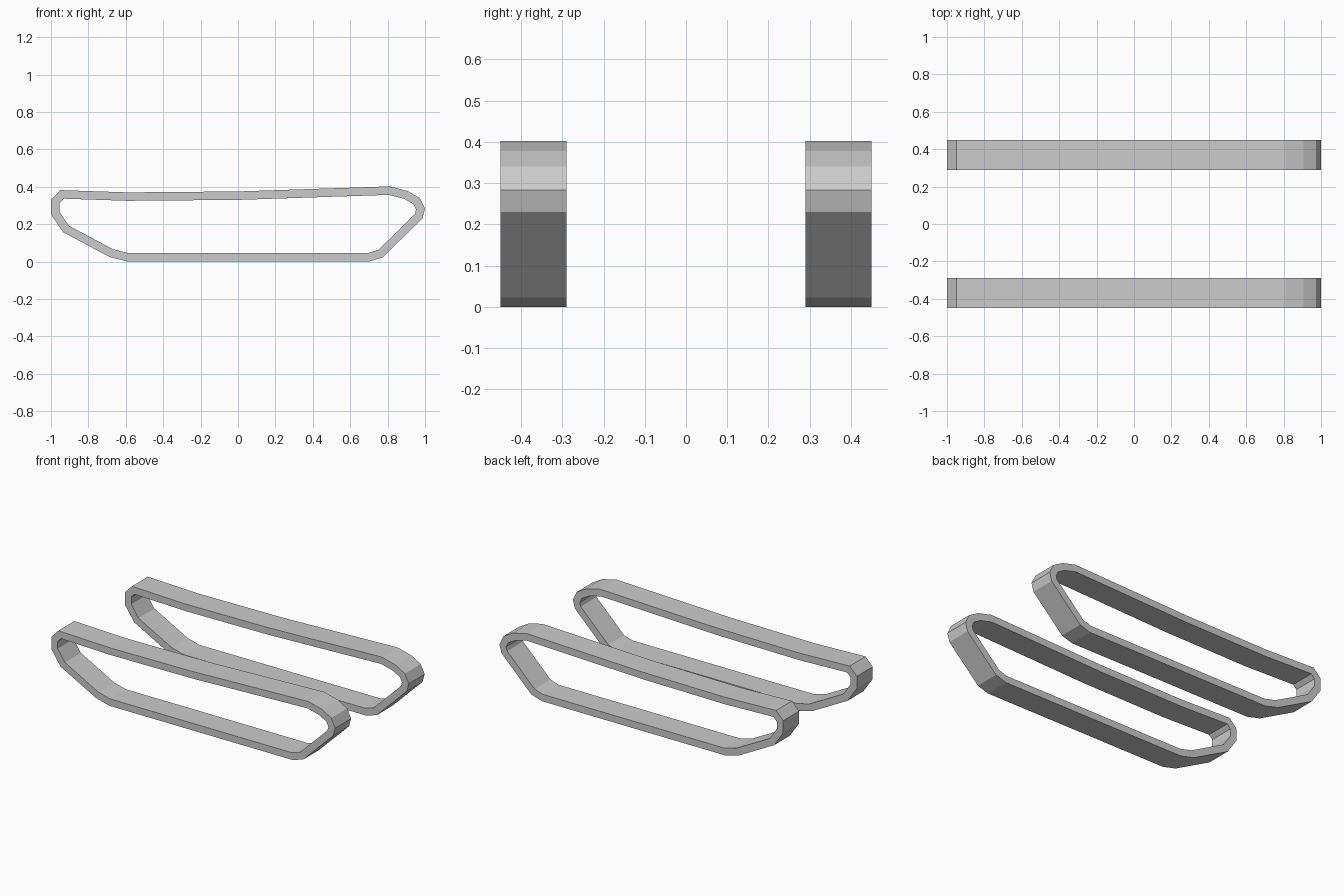
import bpy, bmesh
from mathutils import Vector

if "Cube" in bpy.data.objects:
    bpy.data.objects.remove(bpy.data.objects["Cube"])

# Outer side profile of the track belt (x, z), counter-clockwise from bottom left
OUTER = [(-0.59, 0), (0.70, 0), (0.775, 0.023), (0.985, 0.23), (1.0, 0.283),
         (0.972, 0.34), (0.905, 0.378), (0.81, 0.402), (0.0, 0.375), (-0.59, 0.37),
         (-0.95, 0.382), (-1.0, 0.33), (-1.0, 0.252), (-0.935, 0.157), (-0.685, 0.024)]
THICK = 0.045


def inset(points, d):
    """Mitred inward offset of a closed counter-clockwise outline."""
    pts = [Vector(p) for p in points]
    out = []
    for i, p in enumerate(pts):
        a = (p - pts[i - 1]).normalized()
        b = (pts[(i + 1) % len(pts)] - p).normalized()
        na, nb = Vector((-a.y, a.x)), Vector((-b.y, b.x))
        out.append(p + (na + nb) * d / (1 + na.dot(nb)))
    return out


def track_belt(name, y0, y1):
    bm = bmesh.new()
    inner = inset(OUTER, THICK)
    # Each section is a rectangle: outer front, outer back, inner back, inner front
    rings = [[bm.verts.new((p[0], y, p[1])) for p, y in
              ((o, y0), (o, y1), (i, y1), (i, y0))] for o, i in zip(OUTER, inner)]
    for k, r in enumerate(rings):
        prev = rings[k - 1]
        for j in range(4):
            n = (j + 1) % 4
            bm.faces.new((prev[j], r[j], r[n], prev[n]))
    bmesh.ops.recalc_face_normals(bm, faces=bm.faces)
    mesh = bpy.data.meshes.new(name)
    bm.to_mesh(mesh)
    bm.free()
    bpy.context.collection.objects.link(bpy.data.objects.new(name, mesh))


# Matching pair of track belts
track_belt("front_track", -0.45, -0.29)
track_belt("back_track", 0.29, 0.45)
